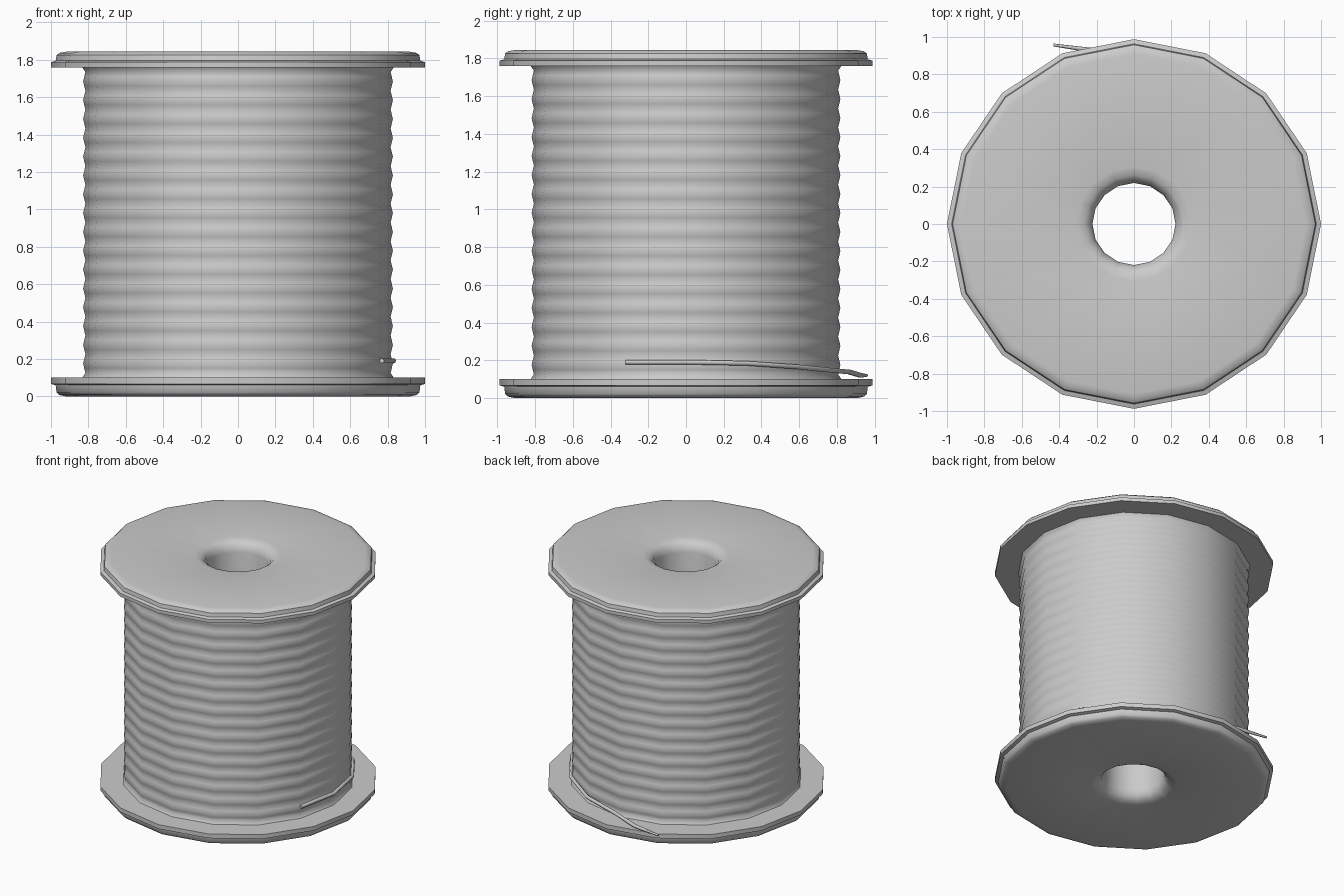
import bpy, bmesh, math
from mathutils import Vector

if "Cube" in bpy.data.objects:
    bpy.data.objects.remove(bpy.data.objects["Cube"])

SIDES = 16
Y_SCALE = 0.988


def finish(obj, angle):
    bpy.ops.object.select_all(action='DESELECT')
    obj.select_set(True)
    bpy.context.view_layer.objects.active = obj
    bpy.ops.object.shade_smooth_by_angle(angle=math.radians(angle))


def lathe(name, profile, angle):
    """Revolve an (r, z) profile into a sixteen sided solid."""
    bm = bmesh.new()
    rings = []
    for r, z in profile:
        rings.append([bm.verts.new((r * math.cos(math.tau * k / SIDES),
                                    r * math.sin(math.tau * k / SIDES) * Y_SCALE, z))
                      for k in range(SIDES)])
    for a, b in zip(rings, rings[1:]):
        for k in range(SIDES):
            n = (k + 1) % SIDES
            bm.faces.new((a[k], a[n], b[n], b[k]))
    mesh = bpy.data.meshes.new(name)
    bm.to_mesh(mesh)
    bm.free()
    obj = bpy.data.objects.new(name, mesh)
    bpy.context.collection.objects.link(obj)
    finish(obj, angle)
    return obj


# Spool: upper flange, rounded bore, lower flange
spool = [(0.80, 1.76), (1.0, 1.76), (1.0, 1.787), (0.975, 1.795), (0.97, 1.825),
         (0.955, 1.837), (0.92, 1.843), (0.31, 1.843), (0.265, 1.832), (0.235, 1.805),
         (0.222, 1.76), (0.222, 0.085), (0.235, 0.04), (0.265, 0.012), (0.31, 0.0),
         (0.92, 0.0), (0.955, 0.008), (0.97, 0.022), (0.975, 0.06), (1.0, 0.067),
         (1.0, 0.10), (0.80, 0.10)]
lathe("spool", spool, 40)

# Wound wire: rippled drum that flares slightly against the flanges
TURNS, STEPS = 16, 4
winding = [(0.835, 0.098)]
for i in range(TURNS * STEPS + 1):
    z = 0.125 + 1.61 * i / (TURNS * STEPS)
    winding.append((0.822 - 0.006 * math.cos(math.tau * i / STEPS), z))
winding.append((0.835, 1.762))
lathe("wire_winding", winding, 60)

# Loose wire end: follows the drum, then leaves over the lower flange
path = []
for deg, z in ((-22.5, 0.19), (0, 0.19), (22.5, 0.184), (45, 0.165), (67.5, 0.147)):
    a = math.radians(deg)
    path.append((0.832 * math.cos(a), 0.832 * math.sin(a), z))
path += [(0.0, 0.865, 0.138), (-0.2, 0.925, 0.12), (-0.43, 0.957, 0.12)]
curve = bpy.data.curves.new("loose_wire_end", 'CURVE')
curve.dimensions = '3D'
curve.bevel_depth = 0.014
curve.bevel_resolution = 1
curve.use_fill_caps = True
spline = curve.splines.new('POLY')
spline.points.add(len(path) - 1)
for i, (point, co) in enumerate(zip(spline.points, path)):
    point.co = (*co, 1.0)
    point.radius = 0.55 if i == len(path) - 1 else 1.0
wire = bpy.data.objects.new("loose_wire_end", curve)
bpy.context.collection.objects.link(wire)
